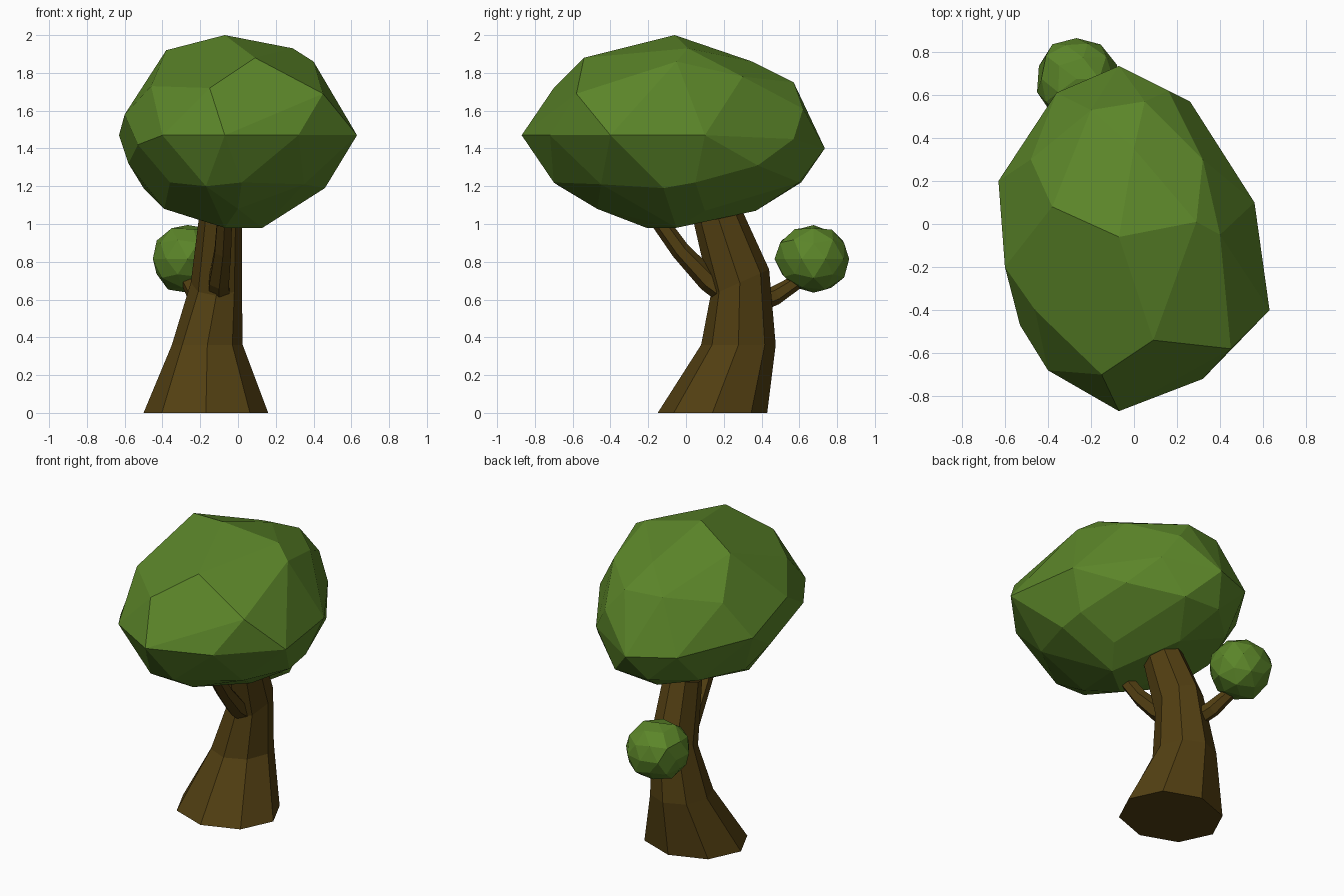
import bpy, bmesh, math, random
from mathutils import Vector

if "Cube" in bpy.data.objects:
    bpy.data.objects.remove(bpy.data.objects["Cube"])

random.seed(4)

def material(name, col):
    m = bpy.data.materials.new(name)
    m.diffuse_color = (*col, 1)
    m.use_nodes = True
    m.node_tree.nodes["Principled BSDF"].inputs["Base Color"].default_value = m.diffuse_color
    return m

BARK = material("bark", (0.085, 0.05, 0.006))
LEAF = material("leaf", (0.105, 0.235, 0.022))

def finish(name, bm, mat):
    bmesh.ops.recalc_face_normals(bm, faces=bm.faces)
    me = bpy.data.meshes.new(name)
    bm.to_mesh(me)
    bm.free()
    me.materials.append(mat)
    ob = bpy.data.objects.new(name, me)
    bpy.context.collection.objects.link(ob)
    return ob

def loft(name, rings, mat):
    bm = bmesh.new()
    loops = [[bm.verts.new(p) for p in r] for r in rings]
    n = len(loops[0])
    for a, b in zip(loops, loops[1:]):
        for i in range(n):
            j = (i + 1) % n
            bm.faces.new((a[i], a[j], b[j], b[i]))
    bm.faces.new(loops[0])
    bm.faces.new(loops[-1])
    return finish(name, bm, mat)

# Trunk: eight-sided rings (x min, x max, y min, y max, z, slope along y)
def trunk_ring(x0, x1, y0, y1, z, slope):
    cx, cy = (x0 + x1) / 2, (y0 + y1) / 2
    pts = []
    for i in range(8):
        a = i * math.pi / 4
        dy = (y1 - y0) / 2 * math.sin(a)
        pts.append((cx + (x1 - x0) / 2 * math.cos(a), cy + dy, z + slope * dy))
    return pts

loft("trunk", [trunk_ring(*r) for r in (
    (-0.50, 0.16, -0.15, 0.43, 0.00, 0.0),
    (-0.35, 0.025, 0.08, 0.475, 0.36, 0.0),
    (-0.25, 0.02, 0.13, 0.44, 0.69, 0.45),
    (-0.205, 0.02, 0.04, 0.29, 1.05, 0.3))], BARK)

# Branches: six-sided tubes along a path of (point, radius)
def branch(name, path):
    pts = [Vector(p) for p, r in path]
    rings = []
    for i, (p, r) in enumerate(path):
        t = (pts[min(i + 1, len(pts) - 1)] - pts[max(i - 1, 0)]).normalized()
        u = t.cross(Vector((1, 0, 0))).normalized()
        v = t.cross(u)
        rings.append([pts[i] + r * (math.cos(a) * u + math.sin(a) * v)
                      for a in (k * math.pi / 3 for k in range(6))])
    loft(name, rings, BARK)

branch("front_branch", [((-0.10, 0.22, 0.63), 0.065), ((-0.10, 0.12, 0.70), 0.06),
                        ((-0.08, -0.03, 0.86), 0.05), ((-0.07, -0.16, 1.04), 0.045)])
branch("back_branch", [((-0.18, 0.36, 0.58), 0.055), ((-0.22, 0.47, 0.62), 0.05),
                       ((-0.26, 0.58, 0.69), 0.04), ((-0.27, 0.65, 0.79), 0.035)])

# Foliage: faceted hulls
def hull(name, points, flat=6):
    bm = bmesh.new()
    for p in points:
        bm.verts.new(p)
    bmesh.ops.convex_hull(bm, input=bm.verts)
    loose = [v for v in bm.verts if not v.link_faces]
    bmesh.ops.delete(bm, geom=loose, context='VERTS')
    bmesh.ops.dissolve_limit(bm, angle_limit=math.radians(flat),
                             verts=bm.verts, edges=bm.edges)
    return finish(name, bm, LEAF)

hull("crown", [
    # top
    (-0.07, -0.06, 2.0), (0.29, 0.01, 1.93), (0.40, -0.05, 1.86), (0.09, -0.54, 1.88),
    (-0.38, 0.08, 1.92), (0.0, 0.35, 1.86), (-0.2, 0.53, 1.75), (0.05, 0.57, 1.75),
    (0.32, 0.3, 1.78), (-0.15, -0.70, 1.72), (-0.46, -0.40, 1.73),
    # middle
    (0.45, -0.58, 1.69), (0.32, -0.72, 1.47), (0.28, -0.67, 1.64), (-0.07, -0.87, 1.47),
    (0.63, -0.40, 1.47), (0.56, 0.10, 1.47), (0.38, 0.38, 1.31), (0.26, 0.57, 1.45),
    (0.16, 0.62, 1.61), (-0.07, 0.735, 1.40), (-0.36, 0.61, 1.42), (-0.63, 0.20, 1.47),
    (-0.60, -0.20, 1.58), (-0.53, -0.47, 1.42), (-0.40, -0.68, 1.47), (-0.58, -0.05, 1.32),
    (-0.48, 0.3, 1.70),
    # underside
    (0.46, -0.12, 1.19), (0.46, 0.05, 1.22), (0.02, -0.70, 1.22), (-0.17, -0.67, 1.20),
    (0.0, -0.47, 1.08), (0.35, -0.45, 1.21), (0.24, 0.10, 1.07), (-0.39, -0.10, 1.08),
    (-0.50, 0.10, 1.19), (-0.36, -0.47, 1.22), (0.13, -0.05, 0.98), (-0.07, -0.21, 0.98),
    (-0.20, 0.0, 1.02), (0.10, 0.60, 1.22), (-0.15, 0.61, 1.22), (-0.05, 0.37, 1.07),
    (-0.38, 0.40, 1.20)])

# Small leaf ball: jittered icosphere
bm = bmesh.new()
bmesh.ops.create_icosphere(bm, subdivisions=2, radius=1)
ball = []
for v in bm.verts:
    k = random.uniform(0.95, 1.06)
    ball.append((-0.267 + 0.19 * k * v.co.x, 0.675 + 0.197 * k * v.co.y,
                 0.815 + 0.183 * k * v.co.z))
bm.free()
hull("small_leaf_ball", ball, 14)
